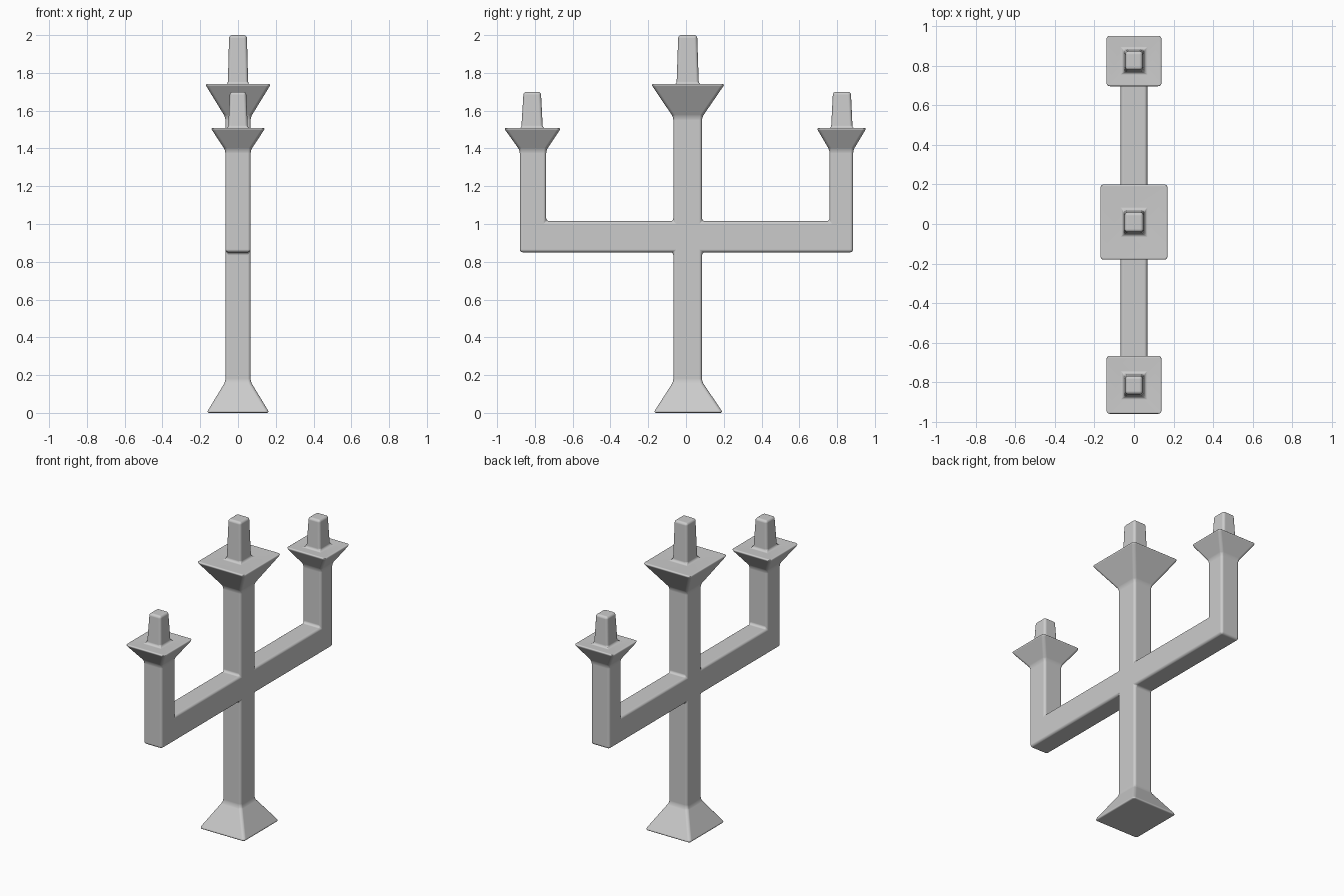
import bpy, bmesh
from mathutils import Vector

if "Cube" in bpy.data.objects:
    bpy.data.objects.remove(bpy.data.objects["Cube"])

bm = bmesh.new()


def extrude(face, lo, hi):
    """Extrude a face and fit its corners to the box lo..hi (flat on one axis)."""
    mid = face.calc_center_median()
    new = bmesh.ops.extrude_discrete_faces(bm, faces=[face])["faces"][0]
    for v in new.verts:
        for i in range(3):
            v.co[i] = lo[i] if v.co[i] < mid[i] - 1e-5 else hi[i]
    return new


def level(face, hx, y0, y1, z):
    return extrude(face, (-hx, y0, z), (hx, y1, z))


def face_towards(faces, d):
    return max(faces, key=lambda f: f.calc_center_median().dot(Vector(d)))


def cup_and_candle(face, neck, cup, root, tip):
    """Stem top, flared cup, then tapered candle; each is (half x, y0, y1, z)."""
    for ring in (neck, cup, root, tip):
        face = level(face, *ring)


# crossing block of post and arms
HX, Y0, Y1, Z0, Z1 = 0.067, -0.067, 0.085, 0.85, 1.015
bmesh.ops.create_cube(bm, size=1)
for v in bm.verts:
    v.co = (HX if v.co.x > 0 else -HX, Y1 if v.co.y > 0 else Y0, Z1 if v.co.z > 0 else Z0)
core = list(bm.faces)
top, bottom = face_towards(core, (0, 0, 1)), face_towards(core, (0, 0, -1))
right, left = face_towards(core, (0, 1, 0)), face_towards(core, (0, -1, 0))

# lower post and flared foot
foot = level(bottom, HX, Y0, Y1, 0.165)
level(foot, 0.167, -0.173, 0.197, 0)

# central stem, cup and candle
cup_and_candle(top, (HX, Y0, Y1, 1.565), (0.176, -0.187, 0.207, 1.743),
               (0.054, -0.050, 0.068, 1.738), (0.047, -0.041, 0.059, 2.0))

# side arms with upright stems, cups and candles
arms = (
    (left, -0.74, -0.88, (-0.966, -0.66), (-0.872, -0.758), (-0.860, -0.768)),
    (right, 0.76, 0.885, (0.69, 0.957), (0.768, 0.882), (0.778, 0.873)),
)
for face, inner, outer, cup, root, tip in arms:
    elbow = extrude(face, (-HX, inner, Z0), (HX, inner, Z1))
    end = extrude(elbow, (-HX, outer, Z0), (HX, outer, Z1))
    corner = {f for e in end.edges for f in e.link_faces if f != end}
    up = face_towards(corner, (0, 0, 1))
    a, b = sorted((inner, outer))
    cup_and_candle(up, (HX, a, b, 1.39), (0.146, *cup, 1.51),
                   (0.052, *root, 1.505), (0.043, *tip, 1.70))

bmesh.ops.recalc_face_normals(bm, faces=bm.faces)
mesh = bpy.data.meshes.new("candelabrum")
bm.to_mesh(mesh)
bm.free()
mesh.shade_smooth()
obj = bpy.data.objects.new("candelabrum", mesh)
bpy.context.collection.objects.link(obj)

# soft rounded edges and fillets
bevel = obj.modifiers.new("rounding", "BEVEL")
bevel.width = 0.016
bevel.segments = 4
bevel.limit_method = "ANGLE"
bevel.angle_limit = 0.35
bevel.harden_normals = True
